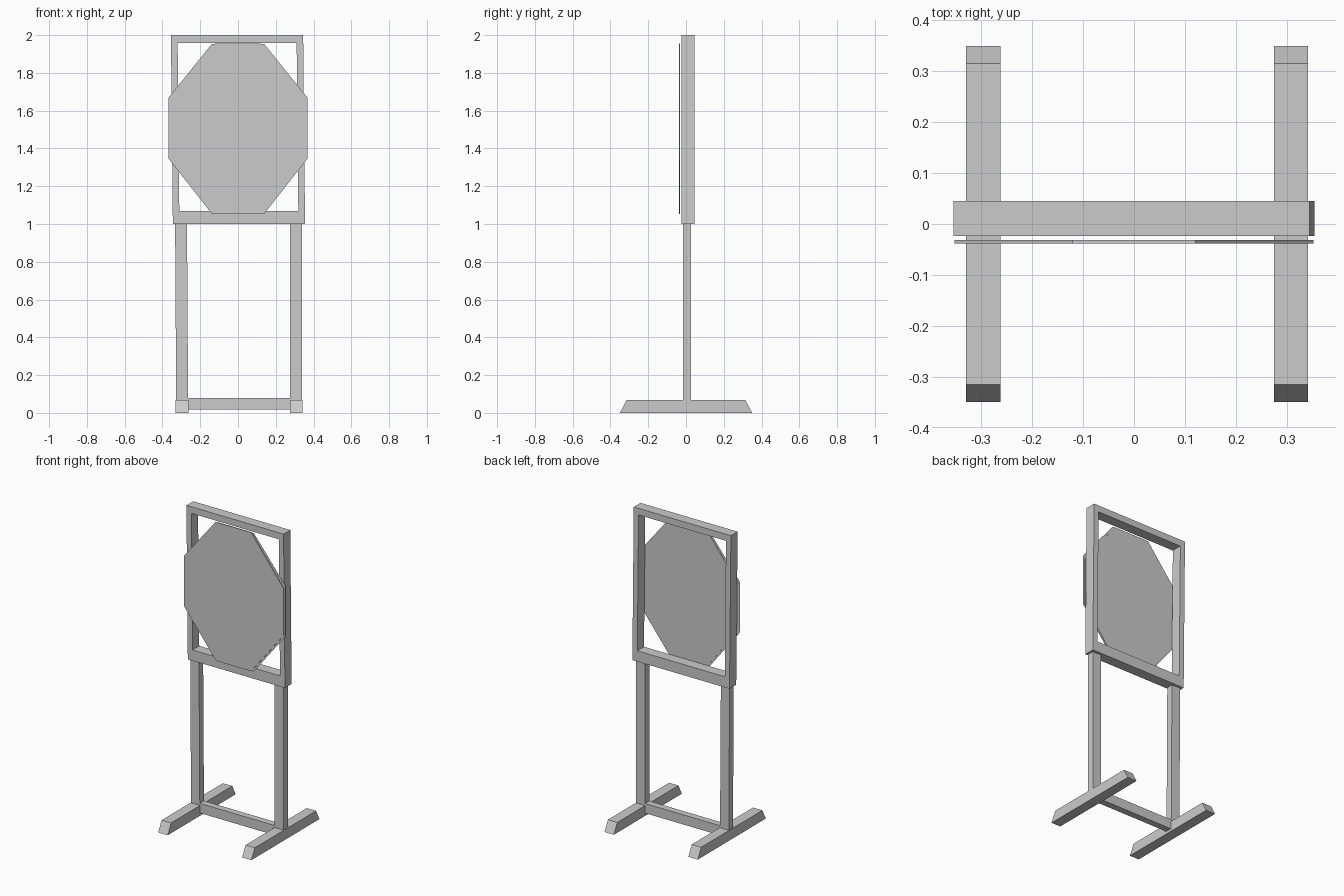
import bpy

cube = bpy.data.objects.get("Cube")
if cube:
    bpy.data.objects.remove(cube, do_unlink=True)

grey = bpy.data.materials.new("plain_grey")
grey.use_nodes = True
grey.diffuse_color = (0.6, 0.6, 0.6, 1)
grey.node_tree.nodes["Principled BSDF"].inputs["Base Color"].default_value = (0.6, 0.6, 0.6, 1)


def add_mesh(name, verts, faces):
    mesh = bpy.data.meshes.new(name)
    mesh.from_pydata(verts, [], faces)
    mesh.materials.append(grey)
    obj = bpy.data.objects.new(name, mesh)
    bpy.context.collection.objects.link(obj)
    return obj


def prism(name, profile, start, end, place):
    """Extrude a closed profile from start to end; place maps (a, b, depth) to xyz."""
    n = len(profile)
    verts = [place(a, b, d) for d in (start, end) for a, b in profile]
    faces = [tuple(range(n)), tuple(range(2 * n - 1, n - 1, -1))]
    faces += [(i, i + n, (i + 1) % n + n, (i + 1) % n) for i in range(n)]
    obj = add_mesh(name, verts, faces)
    # Keep normals pointing outward
    import bmesh
    bm = bmesh.new()
    bm.from_mesh(obj.data)
    bmesh.ops.recalc_face_normals(bm, faces=bm.faces)
    bm.to_mesh(obj.data)
    bm.free()
    return obj


def upright(a, b, d):
    return (a, d, b)


def sideways(a, b, d):
    return (d, a, b)


def leaning(a, b, d):
    # The frame leans slightly towards -x as it rises
    return (a - 0.01 * (b - 1.5), d, b)


def rect(x0, x1, z0, z1):
    return [(x0, z0), (x1, z0), (x1, z1), (x0, z1)]


def octagon(half_width, half_flat, side_low, side_high, bottom, top):
    right = [(half_flat, bottom), (half_width, side_low), (half_width, side_high), (half_flat, top)]
    return right + [(-x, z) for x, z in reversed(right)]


# Feet with sloped ends
foot = [(-0.35, 0), (0.35, 0), (0.315, 0.067), (-0.315, 0.067)]
prism("right_foot", foot, -0.33, -0.262, sideways)
prism("left_foot", foot, 0.275, 0.342, sideways)

# Legs and the low crossbar between them
leg_y = (-0.016, 0.027)
prism("right_leg", [(-0.327, 0.03), (-0.264, 0.03), (-0.27, 1.01), (-0.333, 1.01)], *leg_y, upright)
prism("left_leg", rect(0.276, 0.34, 0.03, 1.01), *leg_y, upright)
prism("crossbar", rect(-0.27, 0.28, 0.017, 0.08), *leg_y, upright)

# Target frame
frame_y = (-0.024, 0.045)
prism("frame_bottom", rect(-0.35, 0.35, 1.0, 1.07), *frame_y, leaning)
prism("frame_top", rect(-0.35, 0.35, 1.957, 2.0), *frame_y, leaning)
prism("frame_right_post", rect(-0.35, -0.315, 1.07, 1.957), *frame_y, leaning)
prism("frame_left_post", rect(0.315, 0.35, 1.07, 1.957), *frame_y, leaning)

# Octagonal board with a thin backing sheet showing around its edge
board = octagon(0.353, 0.121, 1.345, 1.655, 1.052, 1.955)
prism("board", board, -0.038, -0.031, upright)
sheet = octagon(0.367, 0.138, 1.345, 1.67, 1.053, 1.954)
add_mesh("backing_sheet", [(x, -0.033, z) for x, z in sheet], [tuple(range(len(sheet)))])
